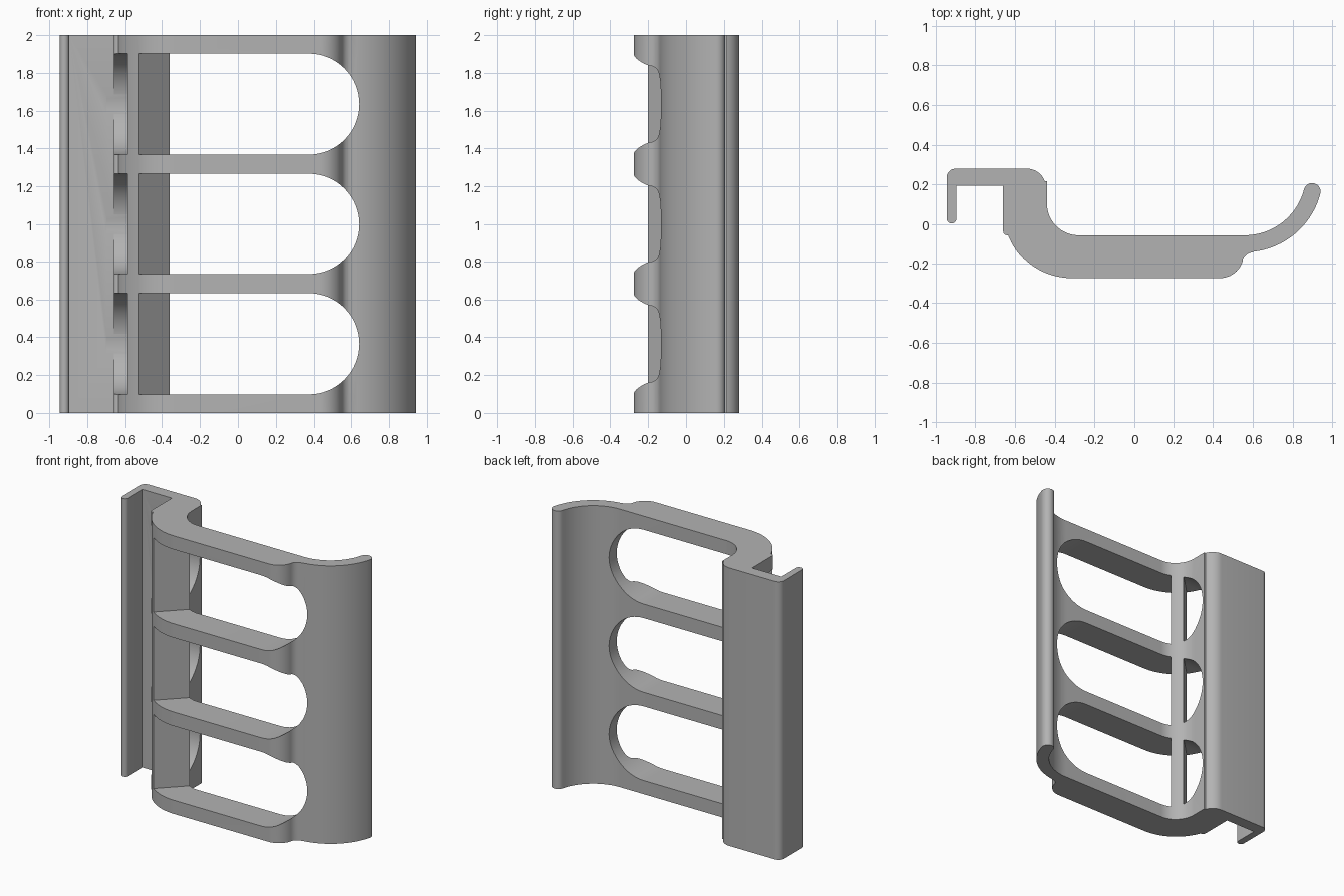
import bpy, bmesh
from math import radians, cos, sin

if "Cube" in bpy.data.objects:
    bpy.data.objects.remove(bpy.data.objects["Cube"], do_unlink=True)

HEIGHT = 2.0
SLOT_R = 0.267

grey = bpy.data.materials.new("mid_grey")
grey.use_nodes = True
grey.diffuse_color = (0.45, 0.45, 0.45, 1)
grey.node_tree.nodes["Principled BSDF"].inputs["Base Color"].default_value = grey.diffuse_color


def arc(cx, cy, r, start, end, n=12):
    angles = [radians(start + (end - start) * i / n) for i in range(n + 1)]
    return [(cx + r * cos(a), cy + r * sin(a)) for a in angles]


def loft(bm, ring_a, ring_b):
    """Closed prism between two matching rings of 3D points."""
    a = [bm.verts.new(p) for p in ring_a]
    b = [bm.verts.new(p) for p in ring_b]
    bm.faces.new(a[::-1])
    bm.faces.new(b)
    for i in range(len(a)):
        j = (i + 1) % len(a)
        bm.faces.new((a[i], a[j], b[j], b[i]))


def make_object(name, bm):
    bmesh.ops.recalc_face_normals(bm, faces=bm.faces)
    mesh = bpy.data.meshes.new(name)
    bm.to_mesh(mesh)
    bm.free()
    mesh.materials.append(grey)
    obj = bpy.data.objects.new(name, mesh)
    bpy.context.collection.objects.link(obj)
    return obj


# Plan outline, counter-clockwise from the hook lip
outline = arc(-0.92, 0.03, 0.025, 180, 360, 10)
outline += [(-0.895, 0.195), (-0.66, 0.195)]
outline += arc(-0.64, -0.035, 0.02, 180, 270, 5)
outline += arc(-0.315, 0.068, 0.343, 201, 270, 20)
outline += arc(0.435, -0.155, 0.12, 270, 345, 12)
outline += arc(0.607, -0.2, 0.06, 165, 97, 8)
outline += arc(0.56, 0.253, 0.393, 277, 345.5, 20)
outline += arc(0.899, 0.165, 0.0425, -14.5, 165.5, 12)[1:-1]
outline += arc(0.56, 0.253, 0.308, 345.5, 270, 20)
outline += arc(-0.28, 0.105, 0.16, 270, 180, 16)
outline += [(-0.44, 0.217)]
outline += arc(-0.54, 0.185, 0.095, 20, 90, 10)
outline += arc(-0.9, 0.235, 0.045, 90, 180, 8)

bm = bmesh.new()
loft(bm, [(x, y, 0) for x, y in outline], [(x, y, HEIGHT) for x, y in outline])
frame = make_object("ladder_frame", bm)

# Openings on both sides of the diagonal post, one pair per bay
bm = bmesh.new()
for bay in range(3):
    zc = HEIGHT / 2 + (bay - 1) * 0.635
    # Main opening: round at one end, slanted along the post at the other
    end = arc(0.375, zc, SLOT_R, -90, 90, 32)
    loft(bm, *[[(y - 0.325, y, zc - SLOT_R)] + [(x, y, z) for x, z in end]
               + [(y - 0.325, y, zc + SLOT_R)] for y in (-0.4, 0.4)])
    # Side opening: round toward the back, slanted along the post
    side = [(-0.2, zc - SLOT_R)] + arc(-0.067, zc, SLOT_R, -90, 90, 32) + [(-0.2, zc + SLOT_R)]
    loft(bm, [(-0.7, y, z) for y, z in side], [(y - 0.445, y, z) for y, z in side])
cutter = make_object("opening_cutter", bm)
cutter.hide_render = True

cut = frame.modifiers.new("openings", "BOOLEAN")
cut.operation = "DIFFERENCE"
cut.solver = "EXACT"
cut.object = cutter

# Bake the cut, then smooth the curved walls
bpy.context.view_layer.update()
graph = bpy.context.evaluated_depsgraph_get()
baked = bpy.data.meshes.new_from_object(frame.evaluated_get(graph))
frame.modifiers.clear()
frame.data = baked
bpy.data.objects.remove(cutter, do_unlink=True)

bpy.ops.object.select_all(action="DESELECT")
frame.select_set(True)
bpy.context.view_layer.objects.active = frame
bpy.ops.object.shade_smooth_by_angle(angle=radians(25))
